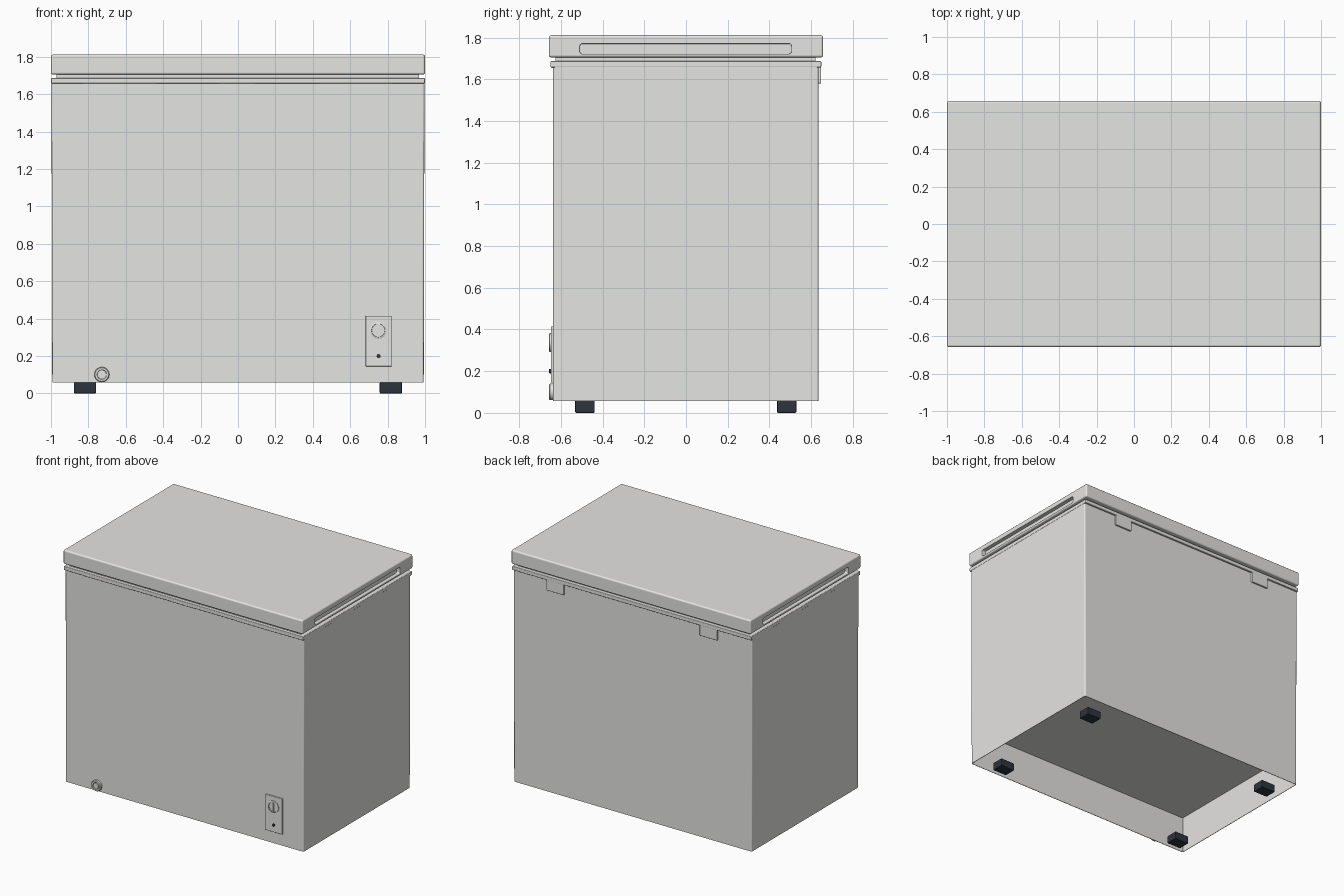
import bpy, bmesh, math

if "Cube" in bpy.data.objects:
    bpy.data.objects.remove(bpy.data.objects["Cube"])


def material(name, rgb):
    m = bpy.data.materials.new(name)
    m.diffuse_color = (*rgb, 1)
    m.use_nodes = True
    m.node_tree.nodes["Principled BSDF"].inputs["Base Color"].default_value = m.diffuse_color
    return m


SHELL = material("warm light grey", (0.785, 0.78, 0.765))
RUBBER = material("dark slate rubber", (0.026, 0.035, 0.045))


def finish(bm, name, mat):
    bmesh.ops.recalc_face_normals(bm, faces=bm.faces)
    me = bpy.data.meshes.new(name)
    bm.to_mesh(me)
    bm.free()
    me.materials.append(mat)
    ob = bpy.data.objects.new(name, me)
    bpy.context.collection.objects.link(ob)
    return ob


def along(edge, axis):
    d = edge.verts[0].co - edge.verts[1].co
    return abs(d[axis]) > 0.9 * d.length


def box_bm(x, y, z, bevel=0, axis=None, segments=3):
    """Box from (min, max) pairs; bevels all edges or those along one axis."""
    bm = bmesh.new()
    bmesh.ops.create_cube(bm, size=1)
    for v in bm.verts:
        for i, (lo, hi) in enumerate((x, y, z)):
            v.co[i] = lo if v.co[i] < 0 else hi
    if bevel:
        edges = [e for e in bm.edges if axis is None or along(e, axis)]
        bmesh.ops.bevel(bm, geom=edges, offset=bevel, segments=segments,
                        profile=0.5, affect='EDGES')
    return bm


def box(name, x, y, z, mat=SHELL, **kw):
    return finish(box_bm(x, y, z, **kw), name, mat)


def disc(name, x, z, profile, mat=SHELL, n=32):
    """Part turned about the y axis from (radius, y) points, closed at the ends."""
    bm = bmesh.new()
    rings = [[bm.verts.new((x + r * math.cos(2 * math.pi * i / n), y,
                            z + r * math.sin(2 * math.pi * i / n)))
              for i in range(n)] for r, y in profile]
    for a, b in zip(rings, rings[1:]):
        for i in range(n):
            bm.faces.new((a[i], a[(i + 1) % n], b[(i + 1) % n], b[i]))
    bm.faces.new(rings[0])
    bm.faces.new(rings[-1])
    return finish(bm, name, mat)


# Cabinet, tapering very slightly to the base, with a hollow underside
bm = box_bm((-0.997, 0.997), (-0.638, 0.636), (0.058, 1.66), bevel=0.01, axis=2)
for v in bm.verts:
    if v.co.z < 1:
        v.co.x *= 0.996
bm.normal_update()
base = min(bm.faces, key=lambda f: f.calc_center_median().z)
bmesh.ops.inset_region(bm, faces=[base], thickness=0.004)
up = bmesh.ops.extrude_face_region(bm, geom=[base])
bmesh.ops.delete(bm, geom=[base], context='FACES')
bmesh.ops.translate(bm, vec=(0, 0, 0.282),
                    verts=[g for g in up["geom"] if isinstance(g, bmesh.types.BMVert)])
finish(bm, "cabinet", SHELL)

# Rim with small tabs along its front edge, and gasket under the lid
box("cabinet_rim", (-0.999, 0.999), (-0.651, 0.649), (1.657, 1.687), bevel=0.005)
for i, (a, b) in enumerate(((-0.83, -0.44), (-0.1, 0.09), (0.435, 0.825))):
    box(f"rim_tab_{i + 1}", (a, b), (-0.646, -0.63), (1.654, 1.66))
box("lid_gasket", (-0.97, 0.967), (-0.626, 0.622), (1.68, 1.715))

# Lid with a rounded, soft-edged grip slot in each end
lid = box("lid", (-1, 1), (-0.658, 0.658), (1.705, 1.812), bevel=0.012)
for s in (-1, 1):
    cutter = box("slot_cutter", sorted((s * 0.97, s * 1.05)), (-0.508, 0.505),
                 (1.722, 1.77), bevel=0.01, axis=0)
    cutter.hide_render = True
    mod = lid.modifiers.new("slot", 'BOOLEAN')
    mod.operation = 'DIFFERENCE'
    mod.solver = 'EXACT'
    mod.object = cutter
    bpy.context.view_layer.objects.active = lid
    bpy.ops.object.modifier_apply(modifier=mod.name)
    bpy.data.objects.remove(cutter)
bm = bmesh.new()
bm.from_mesh(lid.data)
slot_lip = [e for e in bm.edges if len(e.link_faces) == 2
            and e.calc_face_angle() > 1.2
            and all(abs(v.co.x) > 0.9999 for v in e.verts)]
bmesh.ops.bevel(bm, geom=slot_lip, offset=0.004, segments=3, profile=0.5, affect='EDGES')
bm.to_mesh(lid.data)
bm.free()

# Hinge plates flush with the rim at the back
for side, s in (("left", -1), ("right", 1)):
    box("hinge_" + side, (s * 0.64 - 0.073, s * 0.64 + 0.073), (0.62, 0.648),
        (1.58, 1.68), bevel=0.003)

# Feet
for fx, sx in (("left", -0.818), ("right", 0.817)):
    for fy, sy in (("front", -0.485), ("back", 0.483)):
        box(f"foot_{fy}_{fx}", (sx - 0.06, sx + 0.06), (sy - 0.047, sy + 0.047),
            (0, 0.06), RUBBER, bevel=0.006, segments=2)

# Control panel, dial with grip bar and indicator
box("control_panel", (0.682, 0.822), (-0.648, -0.637), (0.145, 0.415), bevel=0.003)
disc("dial", 0.75, 0.337, [(0.045, -0.64), (0.045, -0.654), (0.042, -0.656),
                           (0.036, -0.656), (0.035, -0.65)])
box("dial_grip", (0.745, 0.755), (-0.658, -0.645), (0.297, 0.377), bevel=0.002)
disc("indicator", 0.752, 0.2, [(0.011, -0.64), (0.011, -0.655), (0.006, -0.658)], RUBBER, 16)

# Drain plug
disc("drain_plug", -0.728, 0.101, [(0.04, -0.637), (0.04, -0.652), (0.036, -0.656),
                                   (0.026, -0.656), (0.024, -0.648)])
disc("drain_cap", -0.728, 0.101, [(0.02, -0.64), (0.02, -0.655)])

# Soft bevels with flat panels between them
for ob in list(bpy.context.collection.objects):
    bpy.ops.object.select_all(action='DESELECT')
    ob.select_set(True)
    bpy.context.view_layer.objects.active = ob
    bpy.ops.object.shade_smooth_by_angle(angle=math.radians(40))
    weighted = ob.modifiers.new("flat_panels", 'WEIGHTED_NORMAL')
    weighted.keep_sharp = True
    weighted.weight = 100
